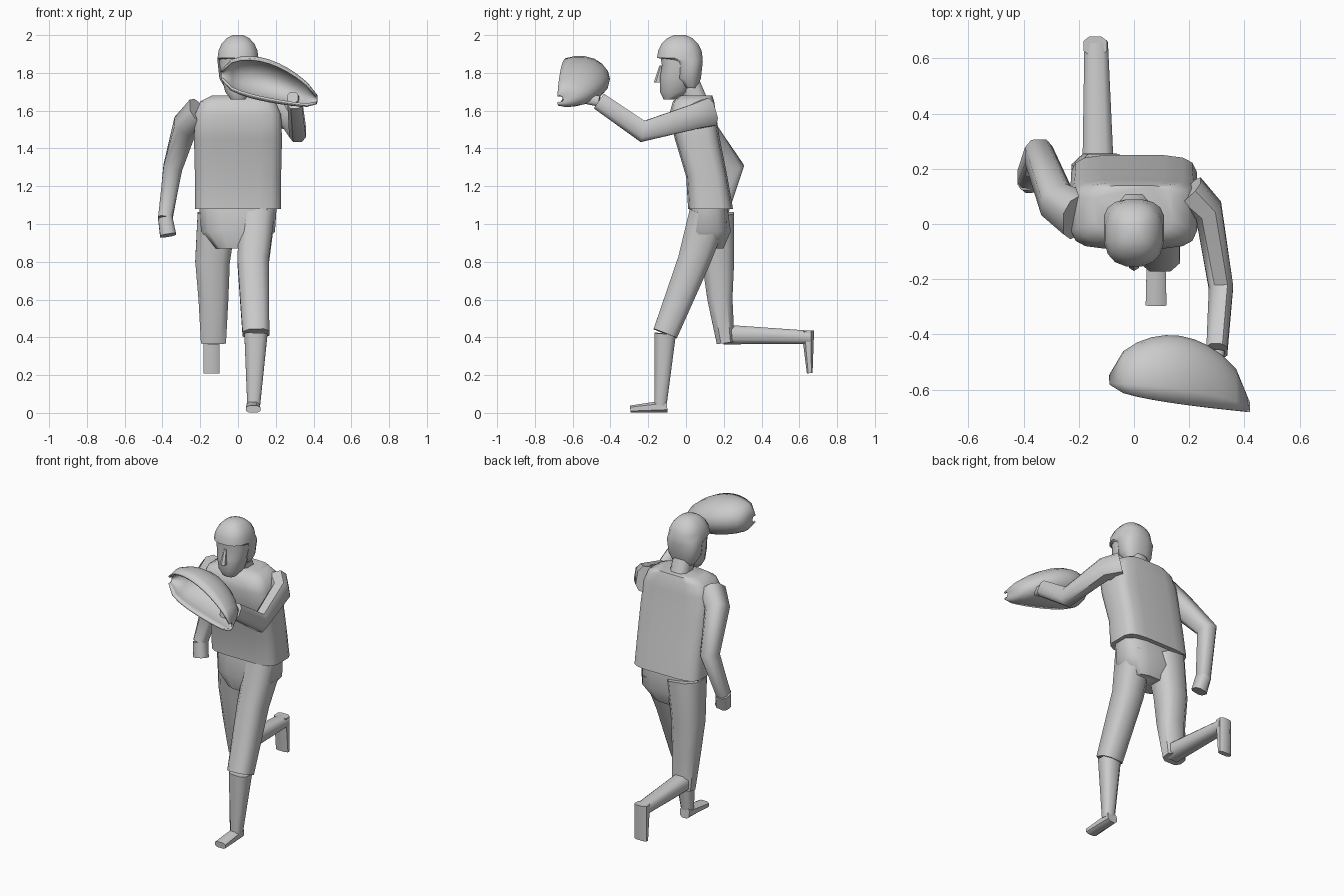
import bpy
import math
from mathutils import Vector

default_cube = bpy.data.objects.get("Cube")
if default_cube:
    bpy.data.objects.remove(default_cube, do_unlink=True)


def outline(sides, squareness):
    """Unit rounded-box cross-section; a smaller exponent is boxier."""
    points = []
    for index in range(sides):
        angle = math.tau * (index + 0.5) / sides
        across, along = math.cos(angle), math.sin(angle)
        points.append((
            math.copysign(abs(across) ** squareness, across),
            math.copysign(abs(along) ** squareness, along),
        ))
    return points


def loft(name, rings, closed=True):
    """Skin a row of equal rings; closed rings also get end caps."""
    count = len(rings[0])
    faces = []
    for row in range(len(rings) - 1):
        here, there = row * count, (row + 1) * count
        for index in range(count if closed else count - 1):
            after = (index + 1) % count
            faces.append((here + index, here + after, there + after, there + index))
    if closed:
        final = (len(rings) - 1) * count
        faces.append(tuple(reversed(range(count))))
        faces.append(tuple(range(final, final + count)))

    mesh = bpy.data.meshes.new(name)
    mesh.from_pydata([point for ring in rings for point in ring], [], faces)
    obj = bpy.data.objects.new(name, mesh)
    bpy.context.collection.objects.link(obj)
    bpy.ops.object.select_all(action="DESELECT")
    obj.select_set(True)
    bpy.context.view_layer.objects.active = obj
    bpy.ops.object.mode_set(mode="EDIT")
    bpy.ops.mesh.select_all(action="SELECT")
    bpy.ops.mesh.normals_make_consistent(inside=False)
    bpy.ops.object.mode_set(mode="OBJECT")
    bpy.ops.object.shade_smooth_by_angle(angle=math.radians(50))
    return obj


def stack(name, levels, sides=12, squareness=0.8):
    """Horizontal rings given as height, front, back and half width."""
    section = outline(sides, squareness)
    rings = []
    for height, front, back, half_width in levels:
        middle, half_depth = (front + back) / 2, (back - front) / 2
        rings.append([
            (half_width * across, middle + half_depth * along, height)
            for across, along in section
        ])
    return loft(name, rings)


def limb(name, joints, start, end, sides=8, squareness=0.7):
    """Bent tube whose half width and half depth taper from start to end."""
    joints = [Vector(joint) for joint in joints]
    start, end = Vector(start), Vector(end)
    section = outline(sides, squareness)
    final = len(joints) - 1
    rings = []
    for index, joint in enumerate(joints):
        direction = Vector()
        if index > 0:
            direction += (joint - joints[index - 1]).normalized()
        if index < final:
            direction += (joints[index + 1] - joint).normalized()
        direction.normalize()
        sideways = Vector((1, 0, 0))
        sideways = (sideways - direction * sideways.dot(direction)).normalized()
        depthways = direction.cross(sideways)
        half_width, half_depth = start.lerp(end, index / final)
        rings.append([
            joint + sideways * half_width * across + depthways * half_depth * along
            for across, along in section
        ])
    return loft(name, rings)


def dome(base, top, front, back, half_width, steps=4):
    """Levels of a rounded cap that closes toward its top."""
    middle = (front + back) / 2
    levels = []
    for step in range(steps + 1):
        angle = math.radians(75) * step / steps
        shrink = math.cos(angle)
        height = base + (top - base) * math.sin(angle) / math.sin(math.radians(75))
        levels.append((
            height,
            middle + (front - middle) * shrink,
            middle + (back - middle) * shrink,
            half_width * shrink,
        ))
    return levels


# Loose shirt with sloping shoulders
stack("shirt", [
    (1.08, 0.01, 0.25, 0.23),
    (1.25, 0, 0.22, 0.23),
    (1.45, -0.06, 0.18, 0.235),
    (1.58, -0.09, 0.16, 0.23),
    (1.65, -0.07, 0.15, 0.2),
    (1.68, -0.03, 0.14, 0.14),
], sides=16, squareness=0.45)

# Neck, face and hair
limb("neck", [(0, 0.07, 1.62), (0, 0.01, 1.76)], (0.06, 0.06), (0.06, 0.06))
stack("face", [
    (1.66, -0.12, -0.05, 0.04),
    (1.7, -0.14, 0.02, 0.07),
    (1.78, -0.14, 0.05, 0.09),
    (1.84, -0.13, 0.05, 0.1),
    (1.9, -0.14, 0.05, 0.1),
])
stack("nose", [(1.75, -0.17, -0.12, 0.02), (1.84, -0.14, -0.11, 0.01)], sides=6)
stack("hair", [
    (1.72, -0.01, 0.06, 0.07),
    (1.77, -0.06, 0.08, 0.1),
    (1.86, -0.07, 0.09, 0.11),
] + dome(1.88, 2, -0.155, 0.09, 0.11), sides=16)

# Trailing right arm
right_wrist = (-0.385, 0.17, 1.03)
limb("right_arm", [
    (-0.2, 0.03, 1.59),
    (-0.28, 0.08, 1.52),
    (-0.345, 0.25, 1.3),
    right_wrist,
], (0.08, 0.09), (0.04, 0.045))
limb("right_hand", [right_wrist, (-0.37, 0.15, 0.94)], (0.04, 0.05), (0.045, 0.04))

# Reaching left arm
left_wrist = (0.3, -0.46, 1.65)
limb("left_arm", [
    (0.2, 0.12, 1.59),
    (0.27, 0.05, 1.57),
    (0.315, -0.23, 1.49),
    left_wrist,
], (0.06, 0.08), (0.04, 0.05))
limb("left_hand", [left_wrist, (0.29, -0.56, 1.67)], (0.03, 0.03), (0.03, 0.03))

# Hollow mitt, swept from fingertips to heel as open arcs
stations, arc_steps = 10, 12
sweep = math.radians(118)
mitt_rings = []
for station in range(stations + 1):
    t = station / stations
    swell = max(math.sin(math.pi * t), 0)
    lean = max(math.sin(math.pi * t ** 0.8), 0)
    centre = 1.79 - 0.13 * t * t
    half_height = 0.02 + 0.09 * lean ** 0.6
    front = -0.58 - 0.1 * math.sqrt(t)
    depth = 0.03 + 0.21 * math.sqrt(swell)
    reach = depth / (1 - math.cos(sweep))
    ring = []
    for step in range(arc_steps + 1):
        angle = sweep * (2 * step / arc_steps - 1)
        ring.append((
            0.5 * t - 0.085,
            front + depth + reach * (math.cos(angle) - 1),
            centre + half_height * math.sin(angle),
        ))
    mitt_rings.append(ring)
mitt = loft("mitt", mitt_rings, closed=False)
leather = mitt.modifiers.new("thickness", "SOLIDIFY")
leather.thickness = 0.012
leather.offset = 0

# Trousers
stack("trouser_seat", [
    (0.87, 0.02, 0.2, 0.12),
    (0.96, 0, 0.24, 0.2),
    (1.1, 0.02, 0.22, 0.21),
], squareness=0.65)
left_knee = (0.095, -0.11, 0.42)
right_knee = (-0.13, 0.2, 0.415)
limb("left_trouser_leg", [
    (0.1, 0.12, 1.05),
    (0.08, 0.04, 0.8),
    left_knee,
], (0.1, 0.11), (0.075, 0.07))
limb("right_trouser_leg", [
    (-0.11, 0.15, 1.05),
    (-0.135, 0.17, 0.8),
    (-0.13, 0.18, 0.6),
    (-0.13, 0.21, 0.37),
], (0.11, 0.11), (0.07, 0.05))

# Lower legs and feet
left_ankle = (0.083, -0.135, 0.04)
right_ankle = (-0.137, 0.66, 0.4)
limb("left_shin", [left_knee, left_ankle], (0.065, 0.06), (0.036, 0.034))
limb("left_foot", [(0.08, -0.1, 0.035), (0.08, -0.295, 0.02)], (0.035, 0.035), (0.04, 0.02))
limb("right_shin", [right_knee, right_ankle], (0.06, 0.055), (0.045, 0.037))
limb("right_foot", [(-0.14, 0.645, 0.435), (-0.14, 0.655, 0.21)], (0.045, 0.035), (0.045, 0.016))
